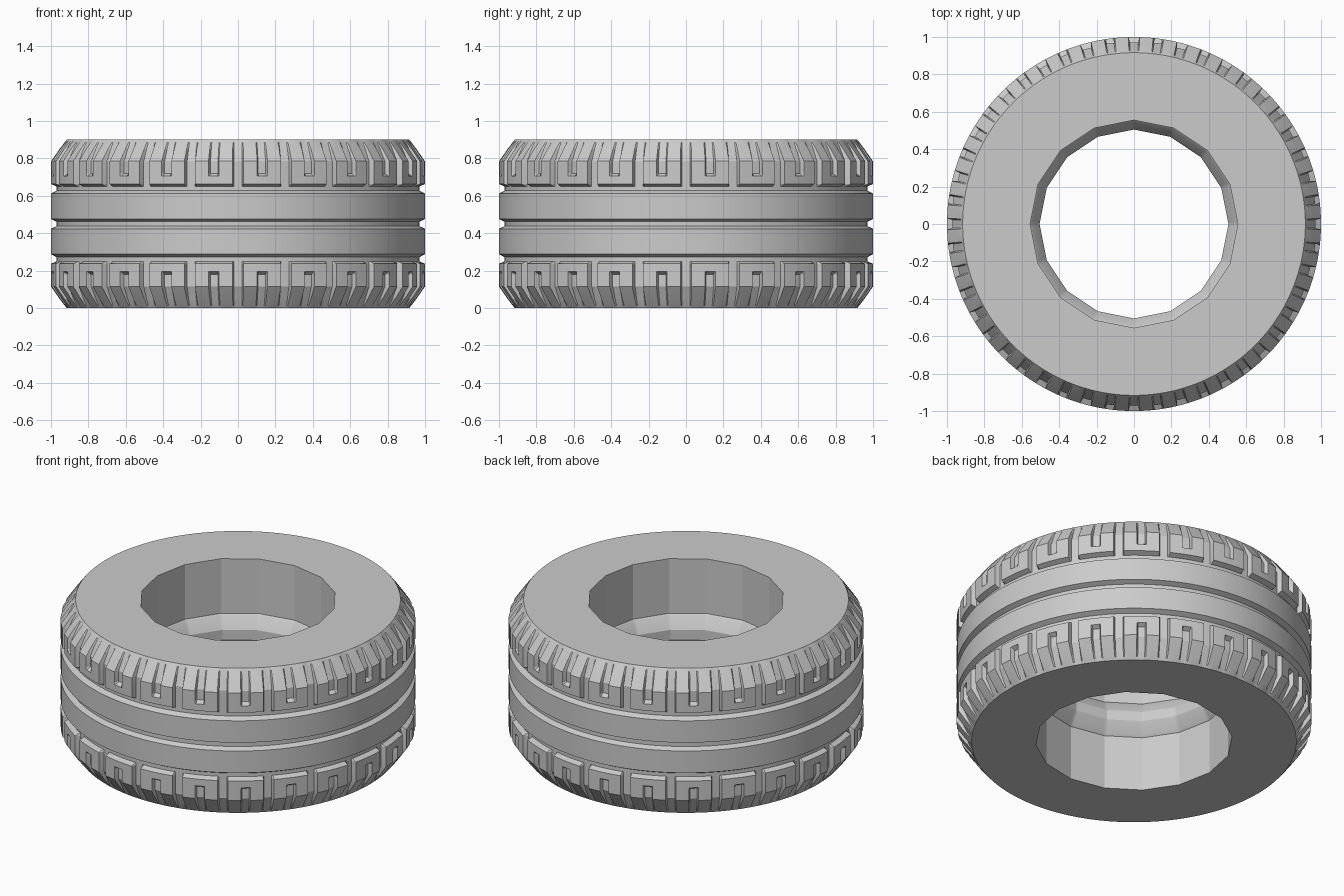
import bpy, bmesh, math

cube = bpy.data.objects.get("Cube")
if cube:
    bpy.data.objects.remove(cube, do_unlink=True)

MID = 0.45            # half of the tyre width
BLOCKS = 24           # shoulder blocks around the tyre
PITCH = 360 / BLOCKS
GAP, SLOT = 5.8, 1.2  # block edge and slot edge, degrees from block centre
BEVEL = 0.4

rubber = bpy.data.materials.new("grey rubber")
rubber.use_nodes = True
grey = (0.6, 0.6, 0.6, 1)
rubber.diffuse_color = grey
rubber.node_tree.nodes["Principled BSDF"].inputs["Base Color"].default_value = grey

# Half of the tread, from the centre line to the shoulder: height, radius
tread = [(0.012, 0.97), (0.026, 1), (0.162, 1), (0.178, 0.97), (0.2, 0.97),
         (0.213, 1), (0.255, 1), (0.27, 1), (0.335, 1), (0.352, 0.988),
         (0.4, 0.955), (0.435, 0.928), (MID, 0.916)]
# Half of the bore, from the raised middle ring to the side face
bore = [(0.03, 0.505), (0.1, 0.545), (0.11, 0.555), (MID, 0.555)]


def tread_radius(u, radius, offset):
    """Cut the gaps and the slots into the shoulder blocks."""
    if u < 0.213:
        return radius
    fade = min(1, max(0, (MID - u) / 0.11))
    off = abs(offset)
    if off > GAP:
        return radius - 0.03 * fade * min(1, (off - GAP) / BEVEL)
    if u > 0.26 and off < SLOT + BEVEL:
        return radius - 0.025 * fade * min(1, (SLOT + BEVEL - off) / BEVEL)
    return radius


def bore_radius(radius, angle):
    """Sixteen flat sides around the bore."""
    side = 360 / 16
    turn = math.radians(angle % side - side / 2)
    return radius * math.cos(math.radians(side / 2)) / math.cos(turn)


# Stations across one block, mirrored about its centre
half = [SLOT, SLOT + BEVEL, (SLOT + GAP) / 2, GAP, GAP + BEVEL]
stations = [-PITCH / 2] + [-s for s in reversed(half)] + [0] + half


def mirrored(points, flip):
    lower = [(-u, r) for u, r in reversed(points)]
    loop = lower + points
    return loop[::-1] if flip else loop


bm = bmesh.new()
rings = []
for block in range(BLOCKS):
    for offset in stations:
        angle = (block + 0.5) * PITCH + offset
        a = math.radians(angle)
        section = [(u, tread_radius(abs(u), r, offset)) for u, r in mirrored(tread, False)]
        section += [(u, bore_radius(r, angle)) for u, r in mirrored(bore, True)]
        rings.append([bm.verts.new((r * math.cos(a), r * math.sin(a), MID + u))
                      for u, r in section])

for i, ring in enumerate(rings):
    after = rings[(i + 1) % len(rings)]
    for j in range(len(ring)):
        k = (j + 1) % len(ring)
        bm.faces.new((ring[j], after[j], after[k], ring[k]))
bmesh.ops.recalc_face_normals(bm, faces=bm.faces)

mesh = bpy.data.meshes.new("tyre")
bm.to_mesh(mesh)
bm.free()
mesh.materials.append(rubber)
tyre = bpy.data.objects.new("tyre", mesh)
bpy.context.collection.objects.link(tyre)
bpy.context.view_layer.objects.active = tyre
tyre.select_set(True)
bpy.ops.object.shade_smooth_by_angle(angle=math.radians(20))
